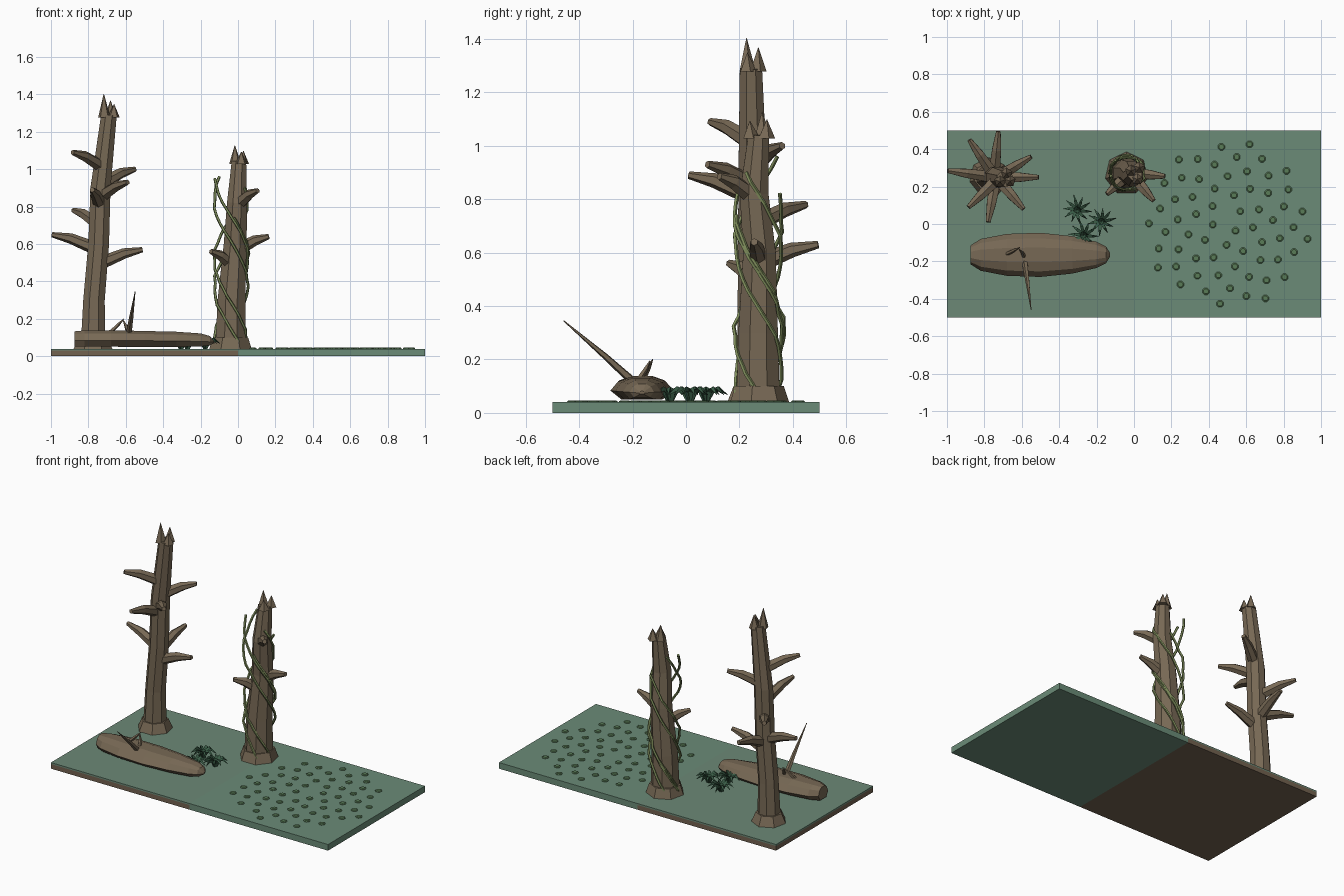
import bpy, bmesh, math, random
from mathutils import Vector

if "Cube" in bpy.data.objects:
    bpy.data.objects.remove(bpy.data.objects["Cube"], do_unlink=True)
random.seed(4)


def material(name, r, g, b):
    m = bpy.data.materials.new(name)
    m.use_nodes = True
    m.diffuse_color = (r, g, b, 1)
    m.node_tree.nodes["Principled BSDF"].inputs["Base Color"].default_value = (r, g, b, 1)
    return m


BARK = material("bark", .185, .14, .09)
SOIL = material("soil", .17, .122, .08)
MOSS = material("moss_green", .15, .25, .182)
WATER = material("water_green", .145, .26, .185)
FERN = material("fern_green", .04, .105, .06)
VINE = material("vine_olive", .2, .255, .1)
PAD = material("pad_green", .1, .2, .095)


def finish(bm, name, mat):
    bmesh.ops.recalc_face_normals(bm, faces=bm.faces)
    me = bpy.data.meshes.new(name)
    bm.to_mesh(me)
    bm.free()
    me.materials.append(mat)
    ob = bpy.data.objects.new(name, me)
    bpy.context.collection.objects.link(ob)
    return ob


def loft(bm, rings):
    """Skin a closed solid through rings of points."""
    loops = [[bm.verts.new(p) for p in ring] for ring in rings]
    n = len(loops[0])
    for a, b in zip(loops, loops[1:]):
        for i in range(n):
            j = (i + 1) % n
            bm.faces.new((a[i], a[j], b[j], b[i]))
    bm.faces.new(loops[0][::-1])
    bm.faces.new(loops[-1])


def tube(bm, path, radii, sides=6):
    """Tapered tube along a path."""
    pts = [Vector(p) for p in path]
    whole = (pts[-1] - pts[0]).normalized()
    ref = Vector((1, 0, 0)) if abs(whole.z) > .75 else Vector((0, 0, 1))
    rings = []
    for i, p in enumerate(pts):
        d = (pts[min(i + 1, len(pts) - 1)] - pts[max(i - 1, 0)]).normalized()
        u = ref.cross(d).normalized()
        v = d.cross(u)
        angles = [math.tau * (k + .5) / sides for k in range(sides)]
        rings.append([p + (u * math.cos(a) + v * math.sin(a)) * radii[i] for a in angles])
    loft(bm, rings)


def box(name, x0, x1, z0, z1, mat):
    bm = bmesh.new()
    loft(bm, [[(x0, -.5, z), (x1, -.5, z), (x1, .5, z), (x0, .5, z)] for z in (z0, z1)])
    finish(bm, name, mat)


# Ground: soil with a moss skin on one half, water on the other
box("soil_slab", -1, 0, 0, .03, SOIL)
box("moss_layer", -1, 0, .03, .04, MOSS)
box("water_slab", 0, 1, 0, .04, WATER)


def centre_at(path, z):
    """Point on the trunk axis at height z."""
    for a, b in zip(path, path[1:]):
        if a[2] <= z <= b[2]:
            return Vector(a).lerp(Vector(b), (z - a[2]) / (b[2] - a[2]))
    return Vector(path[-1])


def dead_tree(name, path, radii, flare, tips, spikes):
    # Trunk
    bm = bmesh.new()
    tube(bm, path, radii, 8)
    finish(bm, name + "_trunk", BARK)
    # Flared foot
    bm = bmesh.new()
    x, y, _ = path[0]
    tube(bm, [(x, y, .035), (x, y, .1)], [flare, radii[0] + .008], 7)
    finish(bm, name + "_foot", BARK)
    # Broken branches, rising then levelling off to a blunt tip
    bm = bmesh.new()
    for tip in tips:
        end = Vector(tip)
        root = centre_at(path, end.z - .08)
        mid = root.lerp(end, .6)
        mid.z = end.z - .02
        tube(bm, [root, mid, end], [.036, .028, .014], 6)
    finish(bm, name + "_branches", BARK)
    # Splintered top
    bm = bmesh.new()
    top = Vector(path[-1])
    for dx, dy, h in spikes:
        foot = top + Vector((dx, dy, -.012))
        apex = foot + Vector((dx * .1, dy * .1, h))
        tube(bm, [foot, apex], [.034, .001], 5)
    finish(bm, name + "_splinters", BARK)


dead_tree("tall_tree",
          [(-.775, .25, .04), (-.77, .25, .3), (-.745, .25, .6), (-.735, .25, .9), (-.69, .243, 1.29)],
          [.072, .062, .06, .058, .045], .108,
          [(-.995, .285, .65), (-.88, .45, .78), (-.725, .495, .63), (-.55, .36, 1.0),
           (-.51, .25, .57), (-.59, .08, .93), (-.78, .01, .89), (-.885, .09, 1.09)],
          [(-.025, -.015, .125), (.008, .025, .09), (.025, -.012, .07)])

dead_tree("vine_tree",
          [(-.04, .27, .04), (-.035, .27, .3), (-.015, .275, .6), (-.005, .255, .82), (.005, .272, 1.04)],
          [.088, .08, .066, .058, .042], .118,
          [(.165, .255, .64), (.105, .125, .885), (-.145, .16, .56)],
          [(-.02, .012, .1), (.022, .028, .07), (.012, -.03, .065)])

# Vines winding round the shorter tree
bm = bmesh.new()
for phase, top in ((2.3, .96), (3.3, .95), (1.0, .82), (4.9, .74), (5.7, .9)):
    path = []
    steps = 22
    for i in range(steps + 1):
        t = i / steps
        z = .04 + (top - .04) * t
        a = phase + (top - z) * 7
        r = .09 + random.uniform(-.007, .007)
        path.append((-.038 + r * math.cos(a), .272 + r * math.sin(a), z))
    tube(bm, path, [.008] * len(path), 5)
finish(bm, "vines", VINE)

# Fallen log: flattened section, wide in the middle and narrow at the ends
section = [(-.33, 1), (.33, 1), (.75, .65), (1, -.1), (.65, -.8), (-.65, -.8), (-1, -.1), (-.75, .65)]
bm = bmesh.new()
rings = []
for x, half, zc, h in ((-.875, .05, .088, .045), (-.82, .085, .09, .048), (-.68, .112, .09, .049),
                       (-.5, .118, .088, .047), (-.33, .1, .086, .045), (-.2, .07, .083, .039),
                       (-.15, .045, .08, .028)):
    rings.append([(x, -.165 + half * s, zc + h * t) for s, t in section])
rings.append([(-.128, -.165 + .01 * s, .075 + .006 * t) for s, t in section])
loft(bm, rings)
finish(bm, "fallen_log", BARK)

# Twigs on the log
bm = bmesh.new()
tube(bm, [(-.585, -.19, .11), (-.57, -.3, .21), (-.55, -.458, .345)], [.017, .012, .002], 5)
tube(bm, [(-.69, -.165, .12), (-.64, -.14, .17), (-.61, -.125, .2)], [.012, .009, .002], 5)
tube(bm, [(-.585, -.18, .12), (-.6, -.15, .165), (-.615, -.135, .195)], [.012, .009, .002], 5)
finish(bm, "log_twigs", BARK)

# Ferns: arching blades round each clump centre
bm = bmesh.new()
for cx, cy in ((-.305, .075), (-.175, .015), (-.27, -.06)):
    turn = random.random()
    for k in range(10):
        a = turn + math.tau * k / 10
        reach = random.uniform(.9, 1.1)
        path = [(cx + r * reach * math.cos(a), cy + r * reach * math.sin(a), z)
                for r, z in ((.004, .038), (.022, .08), (.045, .091), (.075, .068))]
        tube(bm, path, [.007, .011, .01, .001], 3)
finish(bm, "ferns", FERN)

# Floating pads in a sunflower spiral
bm = bmesh.new()
count = 64
for i in range(count):
    r = .446 * math.sqrt((i + 1) / count)
    a = math.radians(-63 + 137.508 * (count - 1 - i))
    x, y = .5 + r * math.cos(a), r * math.sin(a)
    tube(bm, [(x, y, .038), (x, y, .043), (x, y, .047)], [.02, .02, .014], 8)
finish(bm, "water_pads", PAD)
